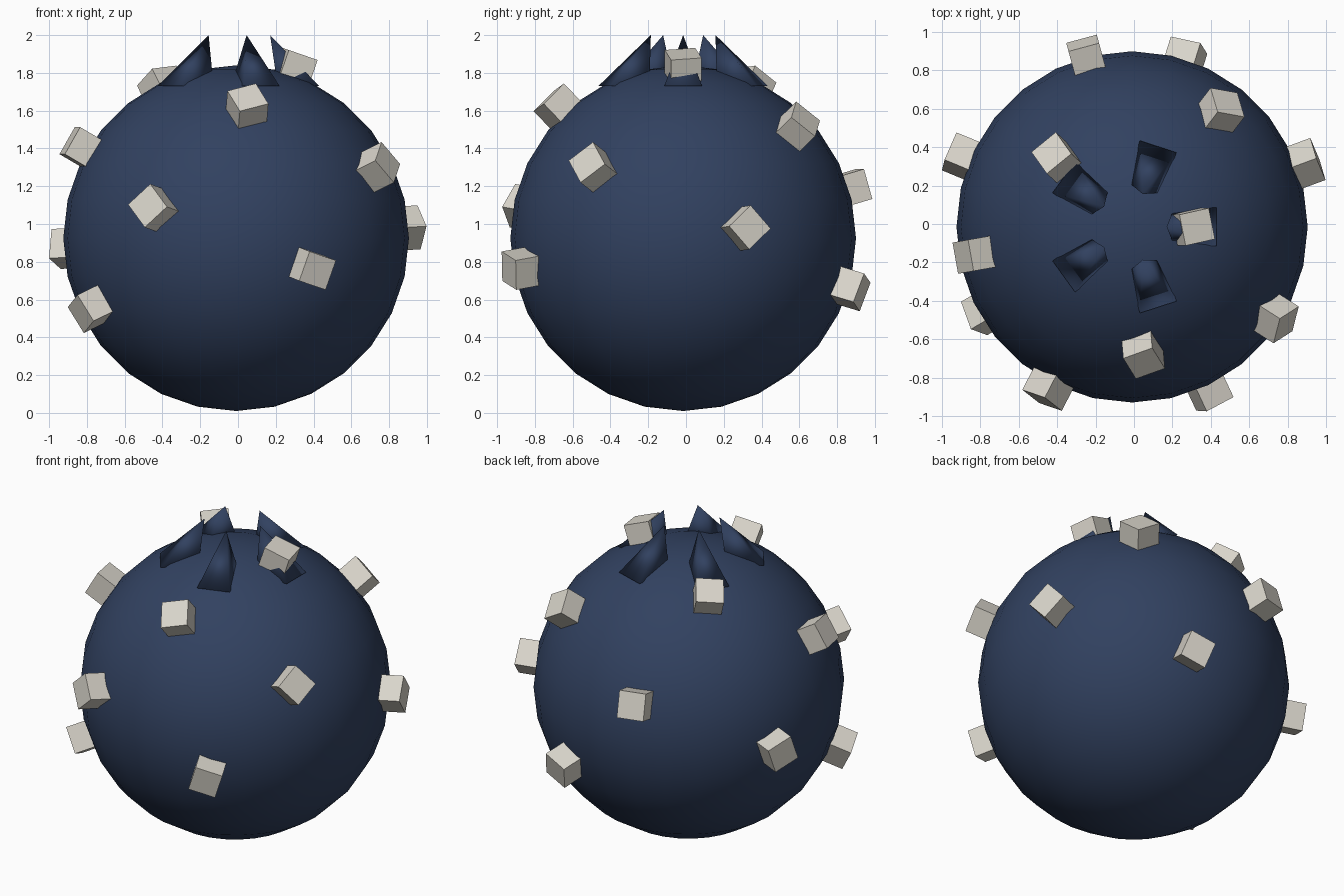
import bpy
import bmesh
import math
from mathutils import Matrix, Vector

CENTER = Vector((-0.01, -0.015, 0.925))
RADIUS = 0.915

old = bpy.data.objects.get("Cube")
if old:
    bpy.data.objects.remove(old, do_unlink=True)


def make_material(name, color):
    mat = bpy.data.materials.new(name)
    mat.use_nodes = True
    mat.diffuse_color = color
    bsdf = next(n for n in mat.node_tree.nodes if n.type == "BSDF_PRINCIPLED")
    bsdf.inputs["Base Color"].default_value = color
    bsdf.inputs["Roughness"].default_value = 0.7
    return mat


navy = make_material("navy_blue", (0.031, 0.053, 0.117, 1))
cream = make_material("pale_stone", (0.70, 0.67, 0.60, 1))


def add_object(name, bm, mat, smooth):
    bmesh.ops.recalc_face_normals(bm, faces=bm.faces)
    for face in bm.faces:
        face.smooth = smooth
    mesh = bpy.data.meshes.new(name)
    bm.to_mesh(mesh)
    bm.free()
    mesh.materials.append(mat)
    obj = bpy.data.objects.new(name, mesh)
    bpy.context.collection.objects.link(obj)
    return obj


# Round body
bm = bmesh.new()
bmesh.ops.create_uvsphere(bm, u_segments=28, v_segments=14, radius=RADIUS)
body = add_object("body", bm, navy, True)
body.location = CENTER

# Crown: five square-based spikes leaning inward, half sunk in the body
for i in range(5):
    bm = bmesh.new()
    base = [bm.verts.new(p) for p in
            ((0.22, -0.1, 1.73), (0.44, -0.1, 1.73), (0.44, 0.1, 1.73), (0.22, 0.1, 1.73))]
    tip = bm.verts.new((0.18, 0, 2.0))
    bm.faces.new(base)
    for a, b in zip(base, base[1:] + base[:1]):
        bm.faces.new((a, b, tip))
    spike = add_object(f"crown_spike_{i + 1}", bm, navy, True)
    spike.location = (CENTER.x, CENTER.y, 0)
    spike.rotation_euler.z = math.tau * i / 5

# Blocks scattered on a golden-angle spiral; each is spun about its outward axis
golden = math.pi * (3 - math.sqrt(5))
spins = (12, -10, 20, 40, 0, 40, 0, 42, 42, 20, -17, -18, 25)
for i, spin in enumerate(spins):
    z = 1 - (2 * i + 1) / 18
    flat = math.sqrt(1 - z * z)
    angle = golden * i
    normal = Vector((flat * math.cos(angle), flat * math.sin(angle), z))
    east = Vector((-math.sin(angle), math.cos(angle), 0))
    north = normal.cross(east)
    frame = Matrix((east, north, normal)).transposed().to_4x4()
    bm = bmesh.new()
    bmesh.ops.create_cube(bm, size=0.165)
    block = add_object(f"block_{i + 1}", bm, cream, False)
    block.matrix_world = (Matrix.Translation(CENTER + normal * 0.95) @ frame
                          @ Matrix.Rotation(math.radians(spin), 4, "Z"))
